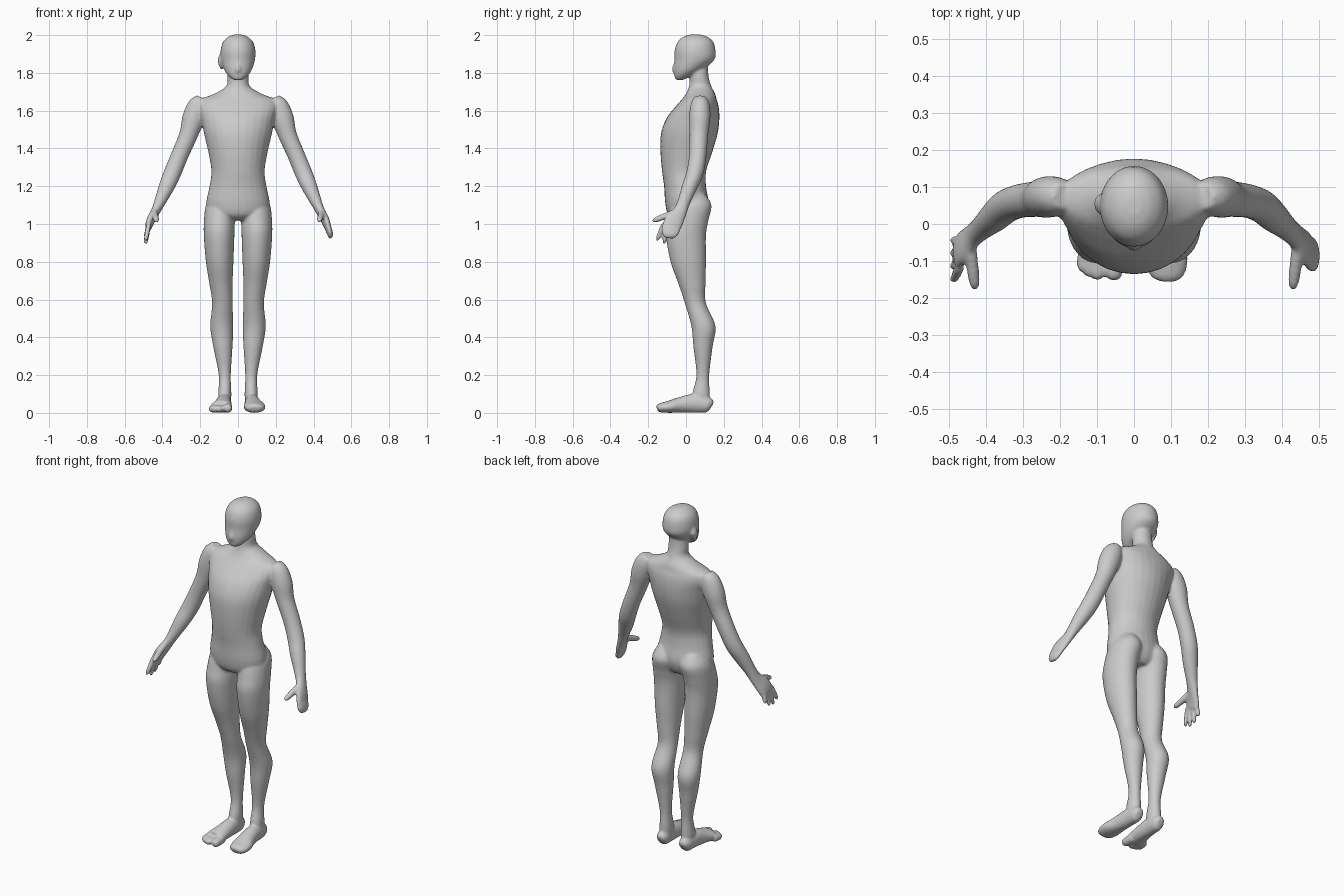
import bpy
import bmesh
import math
from mathutils import Vector

default_cube = bpy.data.objects.get("Cube")
if default_cube:
    bpy.data.objects.remove(default_cube, do_unlink=True)

SEGMENTS = 28   # points around every cross-section
STEPS = 5       # interpolated sections between two given ones
LEFT, RIGHT = 1, -1


def smooth_path(rows):
    """Catmull-Rom interpolation through rows of (x, y, z, width, depth)."""
    rows = [Vector(row) for row in rows]
    padded = [rows[0]] + rows + [rows[-1]]
    result = []
    for before, start, end, after in zip(padded, padded[1:], padded[2:], padded[3:]):
        for step in range(STEPS):
            t = step / STEPS
            tangent_in = (end - before) / 2
            tangent_out = (after - start) / 2
            blend = t * t * (3 - 2 * t)
            result.append(start * (1 - blend) + end * blend
                          + tangent_in * (t * (1 - t) ** 2)
                          - tangent_out * (t * t * (1 - t)))
    result.append(rows[-1])
    return result


def loft(bm, rows, side=LEFT, level=False):
    """Closed tube of elliptical sections; level keeps the sections horizontal."""
    path = smooth_path(rows)
    centres = [Vector(row[:3]) for row in path]
    rings = []
    for i, row in enumerate(path):
        if level:
            along = Vector((0, 0, 1))
        else:
            along = centres[min(i + 1, len(path) - 1)] - centres[max(i - 1, 0)]
            along.normalize()
        across = Vector((1, 0, 0))
        across = (across - along * along.dot(across)).normalized()
        deep = along.cross(across)
        width, depth = max(row[3], .002), max(row[4], .002)
        ring = []
        for k in range(SEGMENTS):
            angle = math.tau * k / SEGMENTS
            point = (centres[i] + across * (width * math.cos(angle))
                     + deep * (depth * math.sin(angle)))
            point.x *= side
            ring.append(bm.verts.new(point))
        rings.append(ring)
    for lower, upper in zip(rings, rings[1:]):
        for k in range(SEGMENTS):
            n = (k + 1) % SEGMENTS
            bm.faces.new((lower[k], lower[n], upper[n], upper[k]))
    bm.faces.new(rings[0][::-1])
    bm.faces.new(rings[-1])


def digit(bm, root, tip, radius, side):
    """Tapered finger, thumb or toe with a rounded tip."""
    root, tip = Vector(root), Vector(tip)
    rows = []
    for t, scale in ((0, 1), (.5, 1), (.85, .85), (1, .4)):
        rows.append((*root.lerp(tip, t), radius * scale, radius * scale))
    loft(bm, rows, side)


# Sections: x, y, z, half width, half depth
torso = [
    (0, .01, 1.02, .09, .07),
    (0, .005, 1.05, .15, .10),
    (0, .005, 1.11, .168, .115),
    (0, -.005, 1.2, .151, .111),
    (0, -.01, 1.28, .141, .117),
    (0, .002, 1.38, .157, .137),
    (0, .018, 1.48, .18, .15),
    (0, .037, 1.56, .195, .14),
    (0, .058, 1.62, .21, .115),
    (0, .07, 1.66, .195, .092),
    (0, .077, 1.69, .125, .077),
    (0, .075, 1.73, .062, .059),
    (0, .07, 1.78, .056, .05),
    (0, .065, 1.85, .05, .05),
]
head = [
    (0, -.035, 1.763, .025, .02),
    (0, -.015, 1.785, .052, .047),
    (0, .015, 1.82, .075, .08),
    (0, .045, 1.87, .09, .106),
    (0, .048, 1.92, .092, .108),
    (0, .05, 1.965, .079, .094),
    (0, .05, 1.992, .05, .062),
    (0, .05, 2.003, .02, .025),
]
nose = [
    (0, -.045, 1.88, .008, .008),
    (0, -.058, 1.835, .013, .012),
    (0, -.06, 1.815, .014, .014),
    (0, -.052, 1.80, .008, .008),
]
ear = [
    (.088, .05, 1.82, .006, .008),
    (.09, .05, 1.84, .012, .018),
    (.092, .055, 1.87, .016, .025),
    (.088, .055, 1.9, .008, .015),
]
leg = [
    (.085, .03, 1.16, .05, .07),
    (.088, .03, 1.1, .082, .105),
    (.098, .012, 1.02, .082, .107),
    (.1, .0, .94, .081, .106),
    (.097, .012, .8, .073, .094),
    (.09, .032, .68, .061, .071),
    (.083, .05, .58, .054, .056),
    (.086, .092, .46, .061, .064),
    (.08, .09, .35, .051, .051),
    (.07, .089, .2, .032, .034),
    (.07, .08, .1, .035, .046),
    (.07, .085, .03, .032, .035),
]
foot = [
    (.073, .136, .035, .018, .022),
    (.073, .115, .043, .034, .042),
    (.075, .04, .05, .04, .05),
    (.08, -.03, .042, .047, .042),
    (.088, -.09, .032, .058, .032),
]
closed_toes = [
    (.09, -.14, .026, .046, .024),
    (.09, -.153, .022, .02, .012),
]
arm = [
    (.19, .075, 1.667, .03, .035),
    (.208, .075, 1.63, .055, .051),
    (.235, .073, 1.56, .06, .056),
    (.263, .068, 1.47, .049, .049),
    (.31, .062, 1.36, .046, .046),
    (.347, .047, 1.27, .046, .045),
    (.377, .02, 1.2, .042, .041),
    (.412, -.01, 1.12, .031, .034),
    (.435, -.03, 1.07, .024, .037),
    (.462, -.06, 1.02, .021, .05),
    (.475, -.077, .985, .018, .05),
]
mitten = [
    (.487, -.085, .95, .016, .046),
    (.491, -.087, .925, .009, .025),
]

bm = bmesh.new()

# Trunk and head
loft(bm, torso, level=True)
loft(bm, head, level=True)
loft(bm, nose)
loft(bm, ear, RIGHT, level=True)

# Limbs shared by both sides
for side in (LEFT, RIGHT):
    loft(bm, leg, side, level=True)
    digit(bm, (.445, -.05, 1.065), (.43, -.178, 1.015), .017, side)

# Left limbs end in a closed hand and foot
loft(bm, arm + mitten, LEFT)
loft(bm, foot + closed_toes, LEFT)

# Right limbs have separate fingers and toes
loft(bm, arm, RIGHT)
for root_y, tip_y, tip_z in ((-.118, -.155, .91), (-.095, -.118, .893),
                             (-.07, -.08, .9), (-.047, -.043, .925)):
    digit(bm, (.472, root_y, 1.0), (.49, tip_y, tip_z), .013, RIGHT)
loft(bm, foot, RIGHT)
digit(bm, (.055, -.07, .026), (.054, -.153, .024), .025, RIGHT)
for toe_x, toe_y in ((.1, -.152), (.122, -.143), (.137, -.13)):
    digit(bm, (toe_x - .005, -.07, .024), (toe_x, toe_y, .02), .02, RIGHT)

bmesh.ops.recalc_face_normals(bm, faces=bm.faces[:])
mesh = bpy.data.meshes.new("body")
bm.to_mesh(mesh)
bm.free()

body = bpy.data.objects.new("body", mesh)
bpy.context.collection.objects.link(body)

# Fuse the overlapping parts into one smooth skin
fuse = body.modifiers.new("fuse", 'REMESH')
fuse.mode = 'VOXEL'
fuse.voxel_size = .007
fuse.use_smooth_shade = True
soften = body.modifiers.new("soften", 'SMOOTH')
soften.factor = .5
soften.iterations = 5

# Plain grey skin
colour = (.6, .6, .6, 1)
grey = bpy.data.materials.new("plain_grey")
grey.use_nodes = True
grey.diffuse_color = colour
grey.node_tree.nodes["Principled BSDF"].inputs["Base Color"].default_value = colour
mesh.materials.append(grey)
